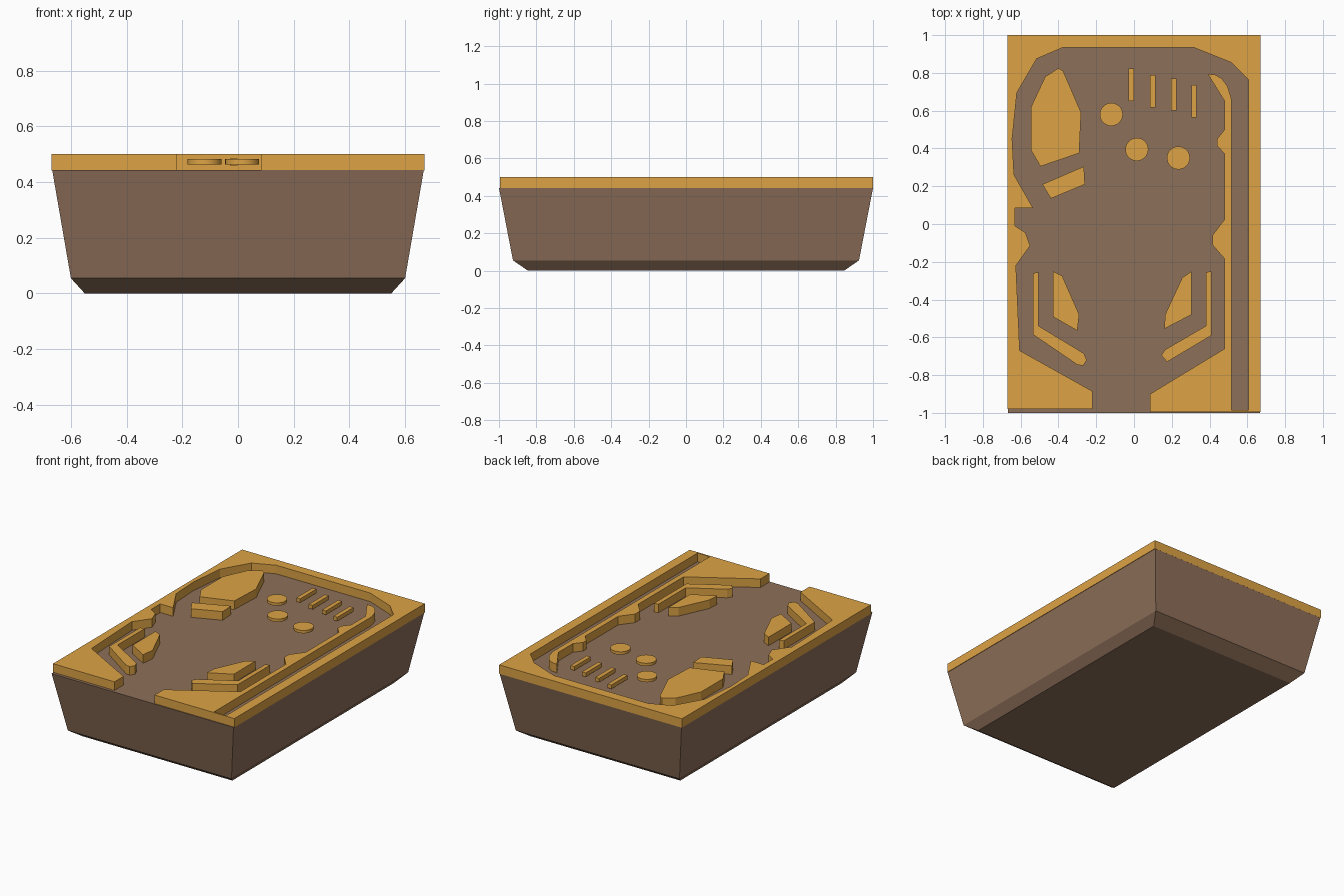
import bpy, bmesh

RIM_Z, TOP_Z, FLOOR_Z = 0.441, 0.50, 0.443


def material(name, color):
    m = bpy.data.materials.new(name)
    m.diffuse_color = color
    return m


WOOD = material("dark_wood", (0.27, 0.16, 0.10, 1))
AMBER = material("amber", (0.73, 0.37, 0.06, 1))


def finish(name, bm, mat):
    bmesh.ops.recalc_face_normals(bm, faces=bm.faces)
    mesh = bpy.data.meshes.new(name)
    bm.to_mesh(mesh)
    bm.free()
    mesh.materials.append(mat)
    ob = bpy.data.objects.new(name, mesh)
    bpy.context.collection.objects.link(ob)
    return ob


def prism(name, outline, z0=RIM_Z, z1=TOP_Z):
    bm = bmesh.new()
    face = bm.faces.new([bm.verts.new((x, y, z0)) for x, y in outline])
    ext = bmesh.ops.extrude_face_region(bm, geom=[face], use_keep_orig=True)
    top = [v for v in ext["geom"] if isinstance(v, bmesh.types.BMVert)]
    bmesh.ops.translate(bm, verts=top, vec=(0, 0, z1 - z0))
    return finish(name, bm, AMBER)


# cabinet: flared tub with a chamfered bottom
bm = bmesh.new()
rings = []
for hx, hy, z in [(0.55, 0.845, 0), (0.60, 0.925, 0.055), (0.667, 1.0, FLOOR_Z)]:
    rings.append([bm.verts.new((sx * hx, sy * hy, z))
                  for sx, sy in [(-1, -1), (1, -1), (1, 1), (-1, 1)]])
for low, high in zip(rings, rings[1:]):
    for i in range(4):
        j = (i + 1) % 4
        bm.faces.new((low[i], low[j], high[j], high[i]))
bm.faces.new(rings[0])
bm.faces.new(rings[-1])
finish("cabinet", bm, WOOD)

# rim: one open band running round the playfield and the ball lane
prism("rim", [
    (-0.67, -0.98), (-0.22, -0.98), (-0.22, -0.885), (-0.605, -0.67),
    (-0.625, -0.22), (-0.55, -0.115), (-0.575, -0.045), (-0.63, -0.01),
    (-0.63, 0.085), (-0.535, 0.085), (-0.635, 0.26), (-0.645, 0.45),
    (-0.62, 0.695), (-0.515, 0.875), (-0.375, 0.935), (0.315, 0.935),
    (0.515, 0.855), (0.605, 0.765), (0.605, -0.985), (0.515, -0.985),
    (0.515, 0.665), (0.495, 0.73), (0.465, 0.77), (0.43, 0.79),
    (0.39, 0.795), (0.48, 0.65), (0.48, 0.50), (0.44, 0.45), (0.44, 0.415),
    (0.48, 0.37), (0.48, 0.025), (0.415, -0.06), (0.415, -0.11),
    (0.48, -0.185), (0.48, -0.66), (0.085, -0.90), (0.085, -0.995),
    (0.67, -0.995), (0.67, 1.0), (-0.67, 1.0)])

# raised islands and guides
prism("upper_island", [
    (-0.495, 0.305), (-0.29, 0.375), (-0.28, 0.59), (-0.375, 0.81),
    (-0.40, 0.825), (-0.47, 0.78), (-0.545, 0.62), (-0.545, 0.39)])
prism("small_block", [(-0.485, 0.21), (-0.44, 0.135), (-0.26, 0.21), (-0.265, 0.305)])
prism("left_guide", [
    (-0.535, -0.26), (-0.535, -0.585), (-0.30, -0.745), (-0.27, -0.75),
    (-0.25, -0.72), (-0.265, -0.685), (-0.505, -0.54), (-0.505, -0.255)])
prism("right_guide", [
    (0.38, -0.255), (0.38, -0.54), (0.165, -0.665), (0.145, -0.695),
    (0.175, -0.73), (0.41, -0.59), (0.41, -0.25)])
prism("left_kicker", [
    (-0.43, -0.25), (-0.43, -0.49), (-0.30, -0.565), (-0.29, -0.48), (-0.38, -0.275)])
prism("right_kicker", [
    (0.305, -0.25), (0.305, -0.48), (0.16, -0.555), (0.165, -0.48), (0.255, -0.285)])

# thin lane dividers near the top
for i, (x, y) in enumerate([(-0.015, 0.737), (0.10, 0.703), (0.21, 0.685), (0.318, 0.65)]):
    prism(f"lane_divider_{i + 1}",
          [(x + sx * 0.014, y + sy * 0.085) for sx, sy in [(-1, -1), (1, -1), (1, 1), (-1, 1)]],
          0.459, 0.485)

# round bumper discs
for i, (x, y) in enumerate([(-0.12, 0.58), (0.015, 0.395), (0.235, 0.35)]):
    bpy.ops.mesh.primitive_cylinder_add(vertices=32, radius=0.061, depth=0.019,
                                        location=(x, y, 0.473))
    disc = bpy.context.object
    disc.name = f"bumper_{i + 1}"
    disc.data.materials.append(AMBER)
    bpy.ops.object.shade_smooth_by_angle()
